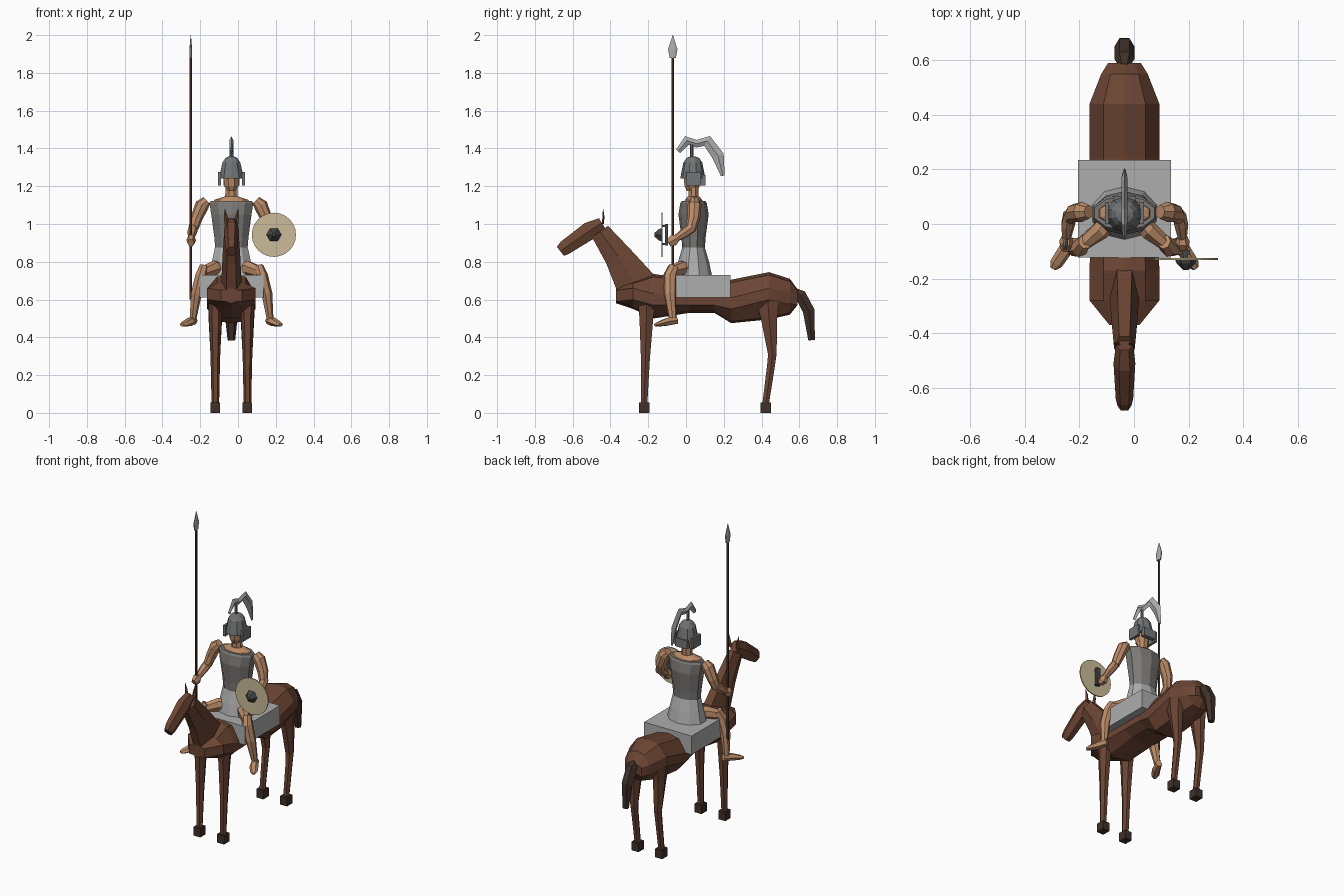
import bpy, bmesh, math
from mathutils import Vector

CX = -0.035  # shared centre plane of horse and rider


def material(name, col):
    m = bpy.data.materials.new(name)
    m.diffuse_color = (*col, 1)
    return m


BROWN = material("horse_brown", (0.15, 0.06, 0.034))
DARK = material("dark_brown", (0.05, 0.03, 0.022))
SKIN = material("skin", (0.50, 0.26, 0.14))
LIGHT = material("light_grey", (0.42, 0.42, 0.42))
ARMOUR = material("armour_grey", (0.20, 0.195, 0.185))
HELMET = material("helmet_grey", (0.17, 0.175, 0.18))
TAN = material("shield_tan", (0.60, 0.50, 0.32))
WOOD = material("shaft_wood", (0.07, 0.035, 0.02))
IRON = material("dark_iron", (0.06, 0.06, 0.06))


def loft(name, rings, mat):
    """Skin a list of equal-length rings and cap both ends."""
    bm = bmesh.new()
    rows = [[bm.verts.new(p) for p in r] for r in rings]
    n = len(rows[0])
    for a, b in zip(rows, rows[1:]):
        for i in range(n):
            j = (i + 1) % n
            bm.faces.new((a[i], a[j], b[j], b[i]))
    bm.faces.new(rows[0][::-1])
    bm.faces.new(rows[-1])
    bmesh.ops.recalc_face_normals(bm, faces=bm.faces)
    me = bpy.data.meshes.new(name)
    bm.to_mesh(me)
    bm.free()
    me.materials.append(mat)
    ob = bpy.data.objects.new(name, me)
    bpy.context.collection.objects.link(ob)
    return ob


def tube(name, pts, radii, mat, n=6, turn=0.0):
    """Faceted limb along pts; radii are (sideways, in-plane) pairs."""
    pts = [Vector(p) for p in pts]
    rings = []
    for i, p in enumerate(pts):
        d = (pts[min(i + 1, len(pts) - 1)] - pts[max(i - 1, 0)]).normalized()
        v = d.cross(Vector((1, 0, 0))).normalized()
        u = v.cross(d)
        a, b = radii[i]
        rings.append([p + u * a * math.cos(t) + v * b * math.sin(t)
                      for t in (turn + 2 * math.pi * k / n for k in range(n))])
    return loft(name, rings, mat)


def stack(name, levels, mat, n=10, x=CX, y=0.04):
    """Vertical stack of ellipses: (z, half width, half depth)."""
    return loft(name, [[(x + a * math.cos(t), y + b * math.sin(t), z)
                        for t in (2 * math.pi * (k + 0.5) / n for k in range(n))]
                       for z, a, b in levels], mat)


def box(name, x0, x1, y0, y1, z0, z1, mat):
    return loft(name, [[(x0, y0, z), (x1, y0, z), (x1, y1, z), (x0, y1, z)]
                       for z in (z0, z1)], mat)


def flip(pts):
    return [(2 * CX - x, y, z) for x, y, z in pts]


def pair(name, pts, radii, mat, n=6):
    tube(name + "_right", pts, radii, mat, n)
    tube(name + "_left", flip(pts), radii, mat, n)


# Horse body: y, top, widest height, bottom, half width
rings = []
for y, top, mid, bot, w in [(-0.37, 0.665, 0.64, 0.58, 0.055), (-0.28, 0.70, 0.65, 0.55, 0.128),
                            (-0.17, 0.735, 0.62, 0.50, 0.128), (0.02, 0.71, 0.62, 0.53, 0.122),
                            (0.15, 0.70, 0.62, 0.53, 0.122), (0.24, 0.705, 0.60, 0.475, 0.128),
                            (0.44, 0.745, 0.65, 0.495, 0.128), (0.55, 0.71, 0.63, 0.52, 0.085),
                            (0.59, 0.655, 0.62, 0.57, 0.06)]:
    half = [(0.6 * w, top - 0.015), (w, mid + 0.01), (w, mid - 0.05), (0.55 * w, bot + 0.01)]
    prof = [(0, top)] + half + [(0, bot)] + [(-a, z) for a, z in reversed(half)]
    rings.append([(CX + a, y, z) for a, z in prof])
loft("horse_body", rings, BROWN)

# Neck, head and ears
tube("horse_neck", [(CX, -0.25, 0.655), (CX, -0.36, 0.83), (CX, -0.455, 0.96)],
     [(0.055, 0.13), (0.047, 0.085), (0.038, 0.06)], BROWN, 6)
tube("horse_head", [(CX, -0.445, 1.005), (CX, -0.51, 0.965), (CX, -0.64, 0.875), (CX, -0.665, 0.855)],
     [(0.032, 0.035), (0.040, 0.055), (0.032, 0.045), (0.026, 0.035)], BROWN, 6)
pair("horse_ear", [(CX - 0.025, -0.44, 1.0), (CX - 0.03, -0.437, 1.04), (CX - 0.035, -0.439, 1.08)],
     [(0.012, 0.006), (0.01, 0.005), (0.001, 0.001)], BROWN, 4)

# Horse legs, hooves and tail
LX = CX - 0.085
pair("front_leg", [(LX, -0.205, 0.63), (LX, -0.21, 0.5), (LX, -0.215, 0.28), (LX, -0.222, 0.05)],
     [(0.04, 0.06), (0.034, 0.042), (0.025, 0.027), (0.02, 0.02)], BROWN)
pair("hind_leg", [(LX, 0.43, 0.62), (LX, 0.44, 0.5), (LX, 0.457, 0.31), (LX, 0.45, 0.25), (LX, 0.422, 0.05)],
     [(0.04, 0.075), (0.036, 0.05), (0.026, 0.026), (0.022, 0.024), (0.02, 0.02)], BROWN)
for s, side in ((-1, "right"), (1, "left")):
    hx = CX + s * 0.085
    for y, end in ((-0.222, "front"), (0.422, "hind")):
        box(f"{end}_hoof_{side}", hx - 0.025, hx + 0.025, y - 0.028, y + 0.028, 0, 0.055, DARK)
tube("horse_tail", [(CX, 0.575, 0.645), (CX, 0.605, 0.625), (CX, 0.65, 0.54), (CX, 0.665, 0.385)],
     [(0.018, 0.02), (0.037, 0.035), (0.037, 0.036), (0.02, 0.02)], DARK)

# Saddle block
box("saddle", -0.205, 0.135, -0.123, 0.235, 0.61, 0.73, LIGHT)

# Rider torso and skirt
stack("skirt", [(0.725, 0.125, 0.098), (0.80, 0.108, 0.082), (0.875, 0.092, 0.06)], LIGHT)
stack("cuirass", [(0.87, 0.09, 0.06), (0.93, 0.095, 0.064), (1.05, 0.112, 0.08),
                  (1.11, 0.122, 0.07), (1.122, 0.115, 0.062)], ARMOUR)
stack("shoulders", [(1.11, 0.105, 0.055), (1.128, 0.095, 0.045), (1.145, 0.04, 0.032)], SKIN)
stack("neck", [(1.12, 0.036, 0.028), (1.22, 0.034, 0.03)], SKIN, 8)
stack("face", [(1.175, 0.025, 0.03), (1.20, 0.04, 0.043), (1.28, 0.05, 0.052)], SKIN, 8, y=0.032)

# Helmet with neck guard, cheek flaps and crest
stack("helmet", [(1.24, 0.068, 0.066), (1.265, 0.064, 0.062), (1.325, 0.05, 0.05),
                 (1.35, 0.033, 0.033), (1.357, 0.015, 0.015)], HELMET, y=0.036)
box("neck_guard", CX - 0.042, CX + 0.042, 0.075, 0.102, 1.205, 1.26, HELMET)
for s, side in ((-1, "right"), (1, "left")):
    x = CX + s * 0.064
    box("cheek_flap_" + side, x - 0.008, x + 0.008, 0.0, 0.08, 1.205, 1.275, HELMET)
stack("crest_post", [(1.35, 0.009, 0.009), (1.42, 0.009, 0.009)], HELMET, 6, y=0.03)
tube("crest", [(CX, -0.042, 1.385), (CX, 0.005, 1.442), (CX, 0.055, 1.425), (CX, 0.112, 1.44),
               (CX, 0.17, 1.36), (CX, 0.195, 1.255)],
     [(0.007, 0.014), (0.011, 0.025), (0.011, 0.02), (0.011, 0.03), (0.011, 0.032), (0.005, 0.01)],
     LIGHT, 4)

# Arms and hands
pair("upper_arm", [(-0.165, 0.045, 1.125), (-0.19, 0.045, 1.10), (-0.22, 0.04, 1.03), (-0.235, 0.025, 0.975)],
     [(0.025, 0.025), (0.037, 0.037), (0.032, 0.034), (0.025, 0.028)], SKIN, 8)
pair("forearm", [(-0.235, 0.035, 0.985), (-0.243, -0.005, 0.955), (-0.247, -0.05, 0.925)],
     [(0.026, 0.028), (0.026, 0.027), (0.017, 0.019)], SKIN, 7)
pair("hand", [(-0.247, -0.045, 0.925), (-0.248, -0.065, 0.915), (-0.25, -0.092, 0.90)],
     [(0.018, 0.02), (0.026, 0.034), (0.018, 0.024)], SKIN)

# Rider legs and feet
pair("thigh", [(-0.075, 0.03, 0.755), (-0.125, -0.025, 0.765), (-0.19, -0.075, 0.745)],
     [(0.035, 0.045), (0.035, 0.042), (0.026, 0.032)], SKIN, 7)
pair("shin", [(-0.18, -0.065, 0.775), (-0.197, -0.085, 0.725), (-0.222, -0.085, 0.63), (-0.24, -0.07, 0.49)],
     [(0.025, 0.028), (0.032, 0.036), (0.03, 0.033), (0.018, 0.02)], SKIN, 7)
pair("foot", [(-0.232, -0.05, 0.49), (-0.255, -0.10, 0.482), (-0.285, -0.145, 0.47), (-0.297, -0.163, 0.465)],
     [(0.02, 0.022), (0.026, 0.023), (0.024, 0.014), (0.012, 0.008)], SKIN)

# Spear with a flat leaf-shaped head
SX, SY = -0.25, -0.07
stack("spear_shaft", [(0.6, 0.007, 0.007), (1.9, 0.007, 0.007)], WOOD, 6, SX, SY)
stack("spear_head", [(1.88, 0.008, 0.018), (1.925, 0.008, 0.027), (2.0, 0.001, 0.001)], LIGHT, 8, SX, SY)


# Shield disc, boss and grip
def disc(name, levels, mat, n):
    return loft(name, [[(0.19 + r * math.cos(t), y, 0.943 + r * math.sin(t))
                        for t in (2 * math.pi * k / n for k in range(n))]
                       for y, r in levels], mat)


disc("shield", [(-0.131, 0.117), (-0.124, 0.117)], TAN, 24)
disc("shield_boss", [(-0.130, 0.04), (-0.145, 0.034), (-0.168, 0.01)], IRON, 6)
box("shield_grip", 0.175, 0.205, -0.112, -0.095, 0.885, 1.0, IRON)
for z in (0.89, 0.985):
    box("grip_mount", 0.182, 0.198, -0.125, -0.10, z, z + 0.01, IRON)
